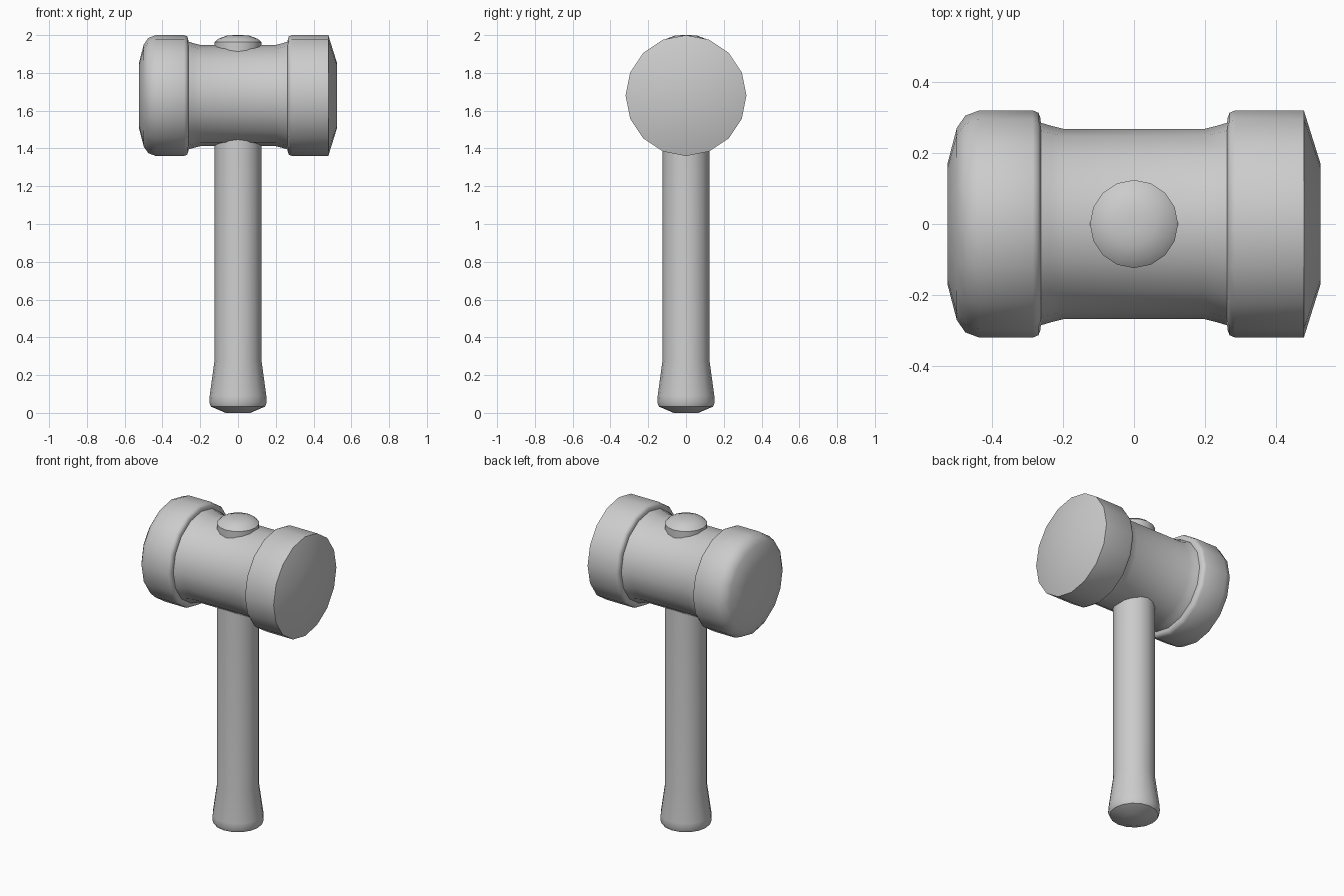
import bpy, bmesh, math
from mathutils import Matrix

if "Cube" in bpy.data.objects:
    bpy.data.objects.remove(bpy.data.objects["Cube"])

SIDES = 16
HEAD_Z = 1.68

grey = bpy.data.materials.new("plain grey")
grey.diffuse_color = (0.6, 0.6, 0.6, 1)
grey.use_nodes = True
grey.node_tree.nodes["Principled BSDF"].inputs["Base Color"].default_value = grey.diffuse_color


def lathe(name, profile, matrix=Matrix(), angle=30):
    """Revolve (radius, height) points round z, close both ends, then place."""
    bm = bmesh.new()
    rings = []
    for r, h in profile:
        rings.append([bm.verts.new((r * math.cos(2 * math.pi * i / SIDES),
                                    r * math.sin(2 * math.pi * i / SIDES), h))
                      for i in range(SIDES)])
    for a, b in zip(rings, rings[1:]):
        for i in range(SIDES):
            j = (i + 1) % SIDES
            bm.faces.new((a[i], a[j], b[j], b[i]))
    bm.faces.new(rings[0][::-1])
    bm.faces.new(rings[-1])
    bmesh.ops.transform(bm, matrix=matrix, verts=bm.verts)
    bmesh.ops.recalc_face_normals(bm, faces=bm.faces)
    mesh = bpy.data.meshes.new(name)
    bm.to_mesh(mesh)
    bm.free()
    mesh.materials.append(grey)
    obj = bpy.data.objects.new(name, mesh)
    bpy.context.collection.objects.link(obj)
    bpy.ops.object.select_all(action='DESELECT')
    obj.select_set(True)
    bpy.context.view_layer.objects.active = obj
    bpy.ops.object.shade_smooth_by_angle(angle=math.radians(angle))
    return obj


# Handle: flared grip, straight shaft, domed peg end above the head
lathe("handle", [(0.065, 0), (0.143, 0.033), (0.152, 0.055), (0.150, 0.09),
                 (0.124, 0.28), (0.124, 1.963), (0.105, 1.980), (0.06, 1.997),
                 (0.02, 2.0)], angle=40)

# Head: one profile along x with a rounded striking end, a waist and a flat end
along_x = Matrix.Translation((0, 0, HEAD_Z)) @ Matrix.Rotation(math.pi / 2, 4, 'Y')
rounded_end = [(0.17, -0.525), (0.27, -0.499), (0.305, -0.475), (0.32, -0.435)]
half_waist = [(0.32, 0.285), (0.313, 0.269), (0.30, 0.264), (0.285, 0.262),
              (0.277, 0.235), (0.268, 0.20)]
waist = [(r, -x) for r, x in half_waist] + half_waist[::-1]
flat_end = [(0.32, 0.478), (0.17, 0.525)]
lathe("head", rounded_end + waist + flat_end, along_x, angle=50)
